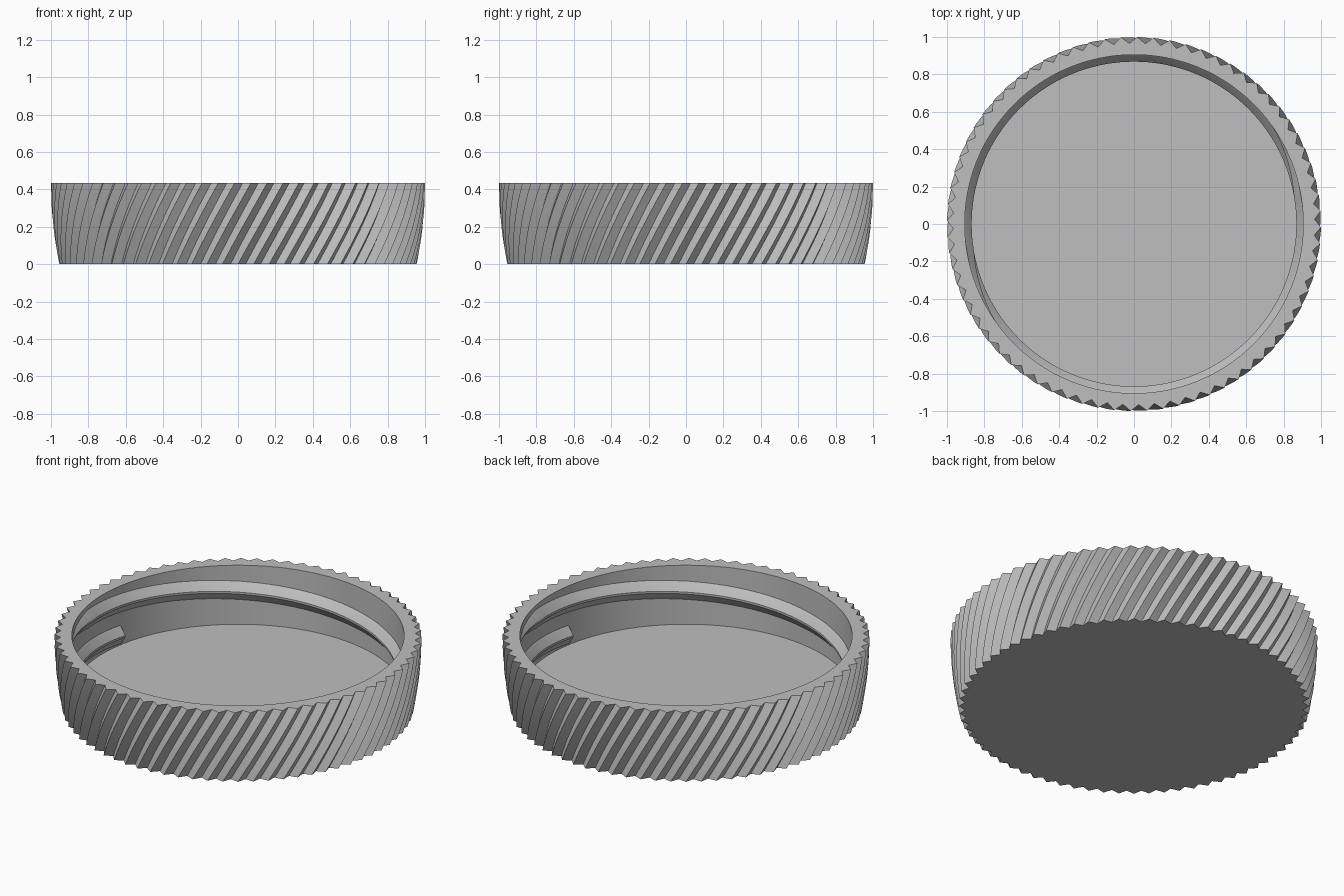
import bpy, bmesh
from math import sin, cos, pi, radians

old = bpy.data.objects.get("Cube")
if old:
    bpy.data.objects.remove(old, do_unlink=True)

HEIGHT, FLOOR = 0.435, 0.08
WALL, CREST = 0.905, 0.868
TEETH, TWIST, DEPTH = 72, radians(14), 0.034
LEAD = 0.38

grey = bpy.data.materials.new("plain grey")
grey.use_nodes = True
colour = (0.52, 0.52, 0.52, 1)
grey.diffuse_color = colour
grey.node_tree.nodes["Principled BSDF"].inputs["Base Color"].default_value = colour


def finish(bm, name):
    bmesh.ops.recalc_face_normals(bm, faces=bm.faces)
    mesh = bpy.data.meshes.new(name)
    bm.to_mesh(mesh)
    bm.free()
    mesh.materials.append(grey)
    obj = bpy.data.objects.new(name, mesh)
    bpy.context.collection.objects.link(obj)
    bpy.ops.object.select_all(action='DESELECT')
    obj.select_set(True)
    bpy.context.view_layer.objects.active = obj
    bpy.ops.object.shade_smooth_by_angle(angle=radians(25))
    return obj


def polar(bm, r, a, z):
    return bm.verts.new((r * cos(a), r * sin(a), z))


def bridge(bm, low, high, closed=True):
    n = len(low)
    for i in range(n if closed else n - 1):
        j = (i + 1) % n
        bm.faces.new((low[i], low[j], high[j], high[i]))


# Lid body: twisted ribbed outside, flat rim, plain inner wall and floor
bm = bmesh.new()
count, levels = TEETH * 2, 12
rings = []
for k in range(levels + 1):
    t = k / levels
    tip = 1 - 0.045 * (1 - t) ** 2
    rings.append([polar(bm, tip - DEPTH * (i % 2),
                        2 * pi * i / count + TWIST * t, HEIGHT * t)
                  for i in range(count)])
for z in (HEIGHT, FLOOR):
    rings.append([polar(bm, WALL, 2 * pi * i / count + TWIST, z)
                  for i in range(count)])
for low, high in zip(rings, rings[1:]):
    bridge(bm, low, high)
bm.faces.new(rings[0])
bm.faces.new(rings[-1])
finish(bm, "lid_body")


# Two-start inner thread: ridge swept along a rising helix, fading out at the top
def thread(name, offset):
    bm = bmesh.new()
    start, end, fade, steps = -145, 80, 25, 90
    sections = []
    for s in range(steps + 1):
        deg = start + (end - start) * s / steps
        size = max(0.02, min(1, (end - deg) / fade))
        z = 0.295 + LEAD * deg / 360
        a = radians(135 + deg) + offset
        crest = WALL - (WALL - CREST) * size
        # The root sits inside the wall; the lower side stays inside the base
        shape = ((WALL + 0.01, 0.065), (WALL, 0.055), (crest, 0.006),
                 (crest, -0.006), (WALL, -0.055), (WALL + 0.01, -0.065))
        sections.append([polar(bm, r, a, max(0.02, z + dz * size))
                         for r, dz in shape])
    for low, high in zip(sections, sections[1:]):
        bridge(bm, low, high)
    bm.faces.new(sections[0])
    bm.faces.new(sections[-1])
    finish(bm, name)


thread("thread_first", 0)
thread("thread_second", pi)
